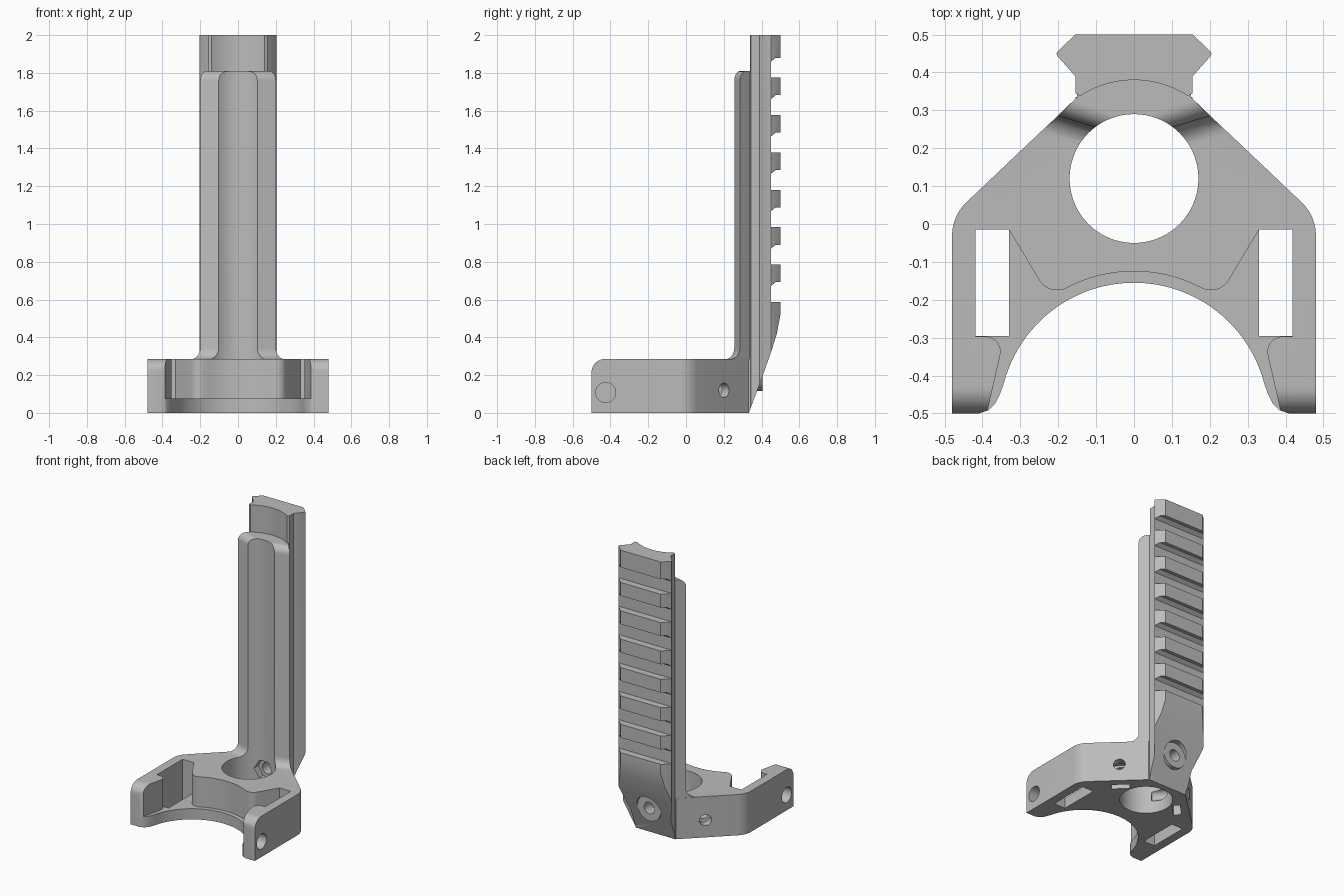
import bpy, bmesh, math
from mathutils import Matrix, Vector

if "Cube" in bpy.data.objects:
    bpy.data.objects.remove(bpy.data.objects["Cube"])

grey = bpy.data.materials.new("plain_grey")
grey.use_nodes = True
colour = (0.5, 0.5, 0.5, 1)
grey.diffuse_color = colour
grey.node_tree.nodes["Principled BSDF"].inputs["Base Color"].default_value = colour


def loft(name, rings):
    """Solid through rings of equally many points."""
    bm = bmesh.new()
    loops = [[bm.verts.new(p) for p in ring] for ring in rings]
    for a, b in zip(loops, loops[1:]):
        for i in range(len(a)):
            j = (i + 1) % len(a)
            bm.faces.new((a[i], a[j], b[j], b[i]))
    bm.faces.new(loops[0])
    bm.faces.new(loops[-1])
    bmesh.ops.recalc_face_normals(bm, faces=bm.faces)
    mesh = bpy.data.meshes.new(name)
    bm.to_mesh(mesh)
    bm.free()
    mesh.materials.append(grey)
    ob = bpy.data.objects.new(name, mesh)
    bpy.context.collection.objects.link(ob)
    return ob


def plan(name, pts, z0, z1):
    return loft(name, [[(x, y, z) for x, y in pts] for z in (z0, z1)])


def side(name, pts, half_width=0.8):
    return loft(name, [[(x, y, z) for y, z in pts] for x in (-half_width, half_width)])


def rod(name, start, end, r, sides=48):
    start, end = Vector(start), Vector(end)
    turn = (end - start).to_track_quat('Z', 'Y')
    ring = [turn @ Vector((r * math.cos(t), r * math.sin(t), 0))
            for t in (2 * math.pi * i / sides for i in range(sides))]
    return loft(name, [[p + c for p in ring] for c in (start, end)])


def arc(cx, cy, r, a0, a1, n=12):
    return [(cx + r * math.cos(math.radians(a0 + (a1 - a0) * i / n)),
             cy + r * math.sin(math.radians(a0 + (a1 - a0) * i / n))) for i in range(n + 1)]


def mirrored(half):
    """Close a right half outline with its mirror image."""
    return half + [(-x, y) for x, y in reversed(half) if abs(x) > 1e-4]


def combine(target, tool, operation='DIFFERENCE'):
    mod = target.modifiers.new("cut", 'BOOLEAN')
    mod.operation, mod.solver, mod.object = operation, 'EXACT', tool
    bpy.context.view_layer.objects.active = target
    bpy.ops.object.modifier_apply(modifier=mod.name)
    bpy.data.objects.remove(tool)


# Base with two arms and a round front opening
outline = [(0.155, 0.335), (0.155, 0.33)]
outline += arc(0.36, -0.03, 0.12, 45, 0, 8)
outline += [(0.48, -0.5), (0.41, -0.5), (0.385, -0.492), (0.367, -0.475), (0.354, -0.45)]
outline += arc(0, -0.51, 0.355, 14.6, 90, 24)
body = plan("bracket_body", mirrored(outline), 0, 0.285)

# Recess above the floor, between the arms
recess = [(0, -0.6), (0.386, -0.6), (0.386, -0.49), (0.37, -0.42)]
recess += arc(0.392, -0.337, 0.04, 195, 90, 8)
recess += [(0.418, -0.297), (0.418, -0.015), (0.33, -0.015)]
recess += arc(0.203, -0.12, 0.055, -30, -115, 8)
recess += arc(0, -0.51, 0.385, 68, 90, 10)
combine(body, plan("recess_cutter", mirrored(recess), 0.075, 0.5))

# Strap slots
for s in (-1, 1):
    slot = [(s * x, y) for x, y in ((0.33, -0.295), (0.418, -0.295), (0.418, -0.015), (0.33, -0.015))]
    combine(body, plan("slot_cutter", slot, -0.1, 0.5))

# Rounded arm tips
tip = arc(-0.43, 0.215, 0.07, 180, 90, 10) + [(-0.43, 0.4), (-0.6, 0.4), (-0.6, 0.215)]
combine(body, side("tip_cutter", tip))

# Column with a flared foot and rounded top
levels = [(0, 0), (0.23, 0), (0.23001, 0.06)]
levels += [(0.345 - 0.06 * math.cos(t), 0.06 - 0.06 * math.sin(t))
           for t in (math.pi / 2 * i / 8 for i in range(9))]
levels += [(1.76 + 0.05 * math.sin(t), 0.05 * math.cos(t) - 0.05)
           for t in (math.pi / 2 * i / 8 for i in range(9))]
rings = []
for z, flare in levels:
    x = 0.2 + flare / 1.3
    half = [(0, 0.4), (0.15, 0.4), (0.15, 0.335), (x, 0.485 - x), (0, 0.225 - flare)]
    rings.append([(px, py, z) for px, py in mirrored(half)])
combine(body, loft("column", rings), 'UNION')

# Rail with a hollow front
rail = [(0, 0.5), (0.155, 0.5), (0.202, 0.455), (0.205, 0.45), (0.202, 0.443),
        (0.155, 0.39), (0.155, 0.345), (0.148, 0.341)]
rail += arc(0, 0.12, 0.26, 57, 90, 12)
combine(body, plan("rail", mirrored(rail), 0, 2), 'UNION')

# Central bore, continuing up the column as a flute
combine(body, rod("bore_cutter", (0, 0.12, -0.1), (0, 0.12, 1.9), 0.17, 72))

# Sloping lower back
slope = [(0.333, -0.01), (0.333, 0), (0.4, 0.18), (0.45, 0.32), (0.481, 0.42), (0.5, 0.52),
         (0.7, 0.52), (0.7, -0.01)]
combine(body, side("slope_cutter", slope))

# Cross slots of the rail
for i in range(7):
    z = 1.775 - 0.198 * i
    notch = [(0.45, z), (0.6, z), (0.6, z + 0.105), (0.475, z + 0.105), (0.45, z + 0.085)]
    combine(body, side("notch_cutter", notch))

# Back screw seat, screw hole and hexagonal nut pocket
zc = 0.205
combine(body, rod("screw_seat", (0, 0.345, zc), (0, 0.405, zc), 0.09), 'UNION')
combine(body, rod("seat_cutter", (0, 0.405, zc), (0, 0.6, zc), 0.09))
combine(body, rod("screw_cutter", (0, 0.2, zc), (0, 0.6, zc), 0.04))
combine(body, rod("nut_cutter", (0, 0.2, zc), (0, 0.325, zc), 0.07, 6))

# Side screw holes, nut slots from below and blind holes in the arms
for s in (-1, 1):
    combine(body, rod("side_screw_cutter", (s * 0.34, 0.25, 0.12), (s * 0.12, 0.03, 0.12), 0.038, 32))
    trap = [(s * (0.235 + a * 0.018 + b * 0.042), 0.145 + a * 0.018 - b * 0.042)
            for a, b in ((-1, -1), (1, -1), (1, 1), (-1, 1))]
    combine(body, plan("nut_slot_cutter", trap, -0.1, 0.17))
    combine(body, rod("arm_hole_cutter", (s * 0.41, -0.425, 0.108), (s * 0.6, -0.425, 0.108), 0.053))

# Smooth curved walls, crisp edges
bpy.ops.object.select_all(action='DESELECT')
body.select_set(True)
bpy.context.view_layer.objects.active = body
bpy.ops.object.shade_smooth_by_angle(angle=math.radians(25))
